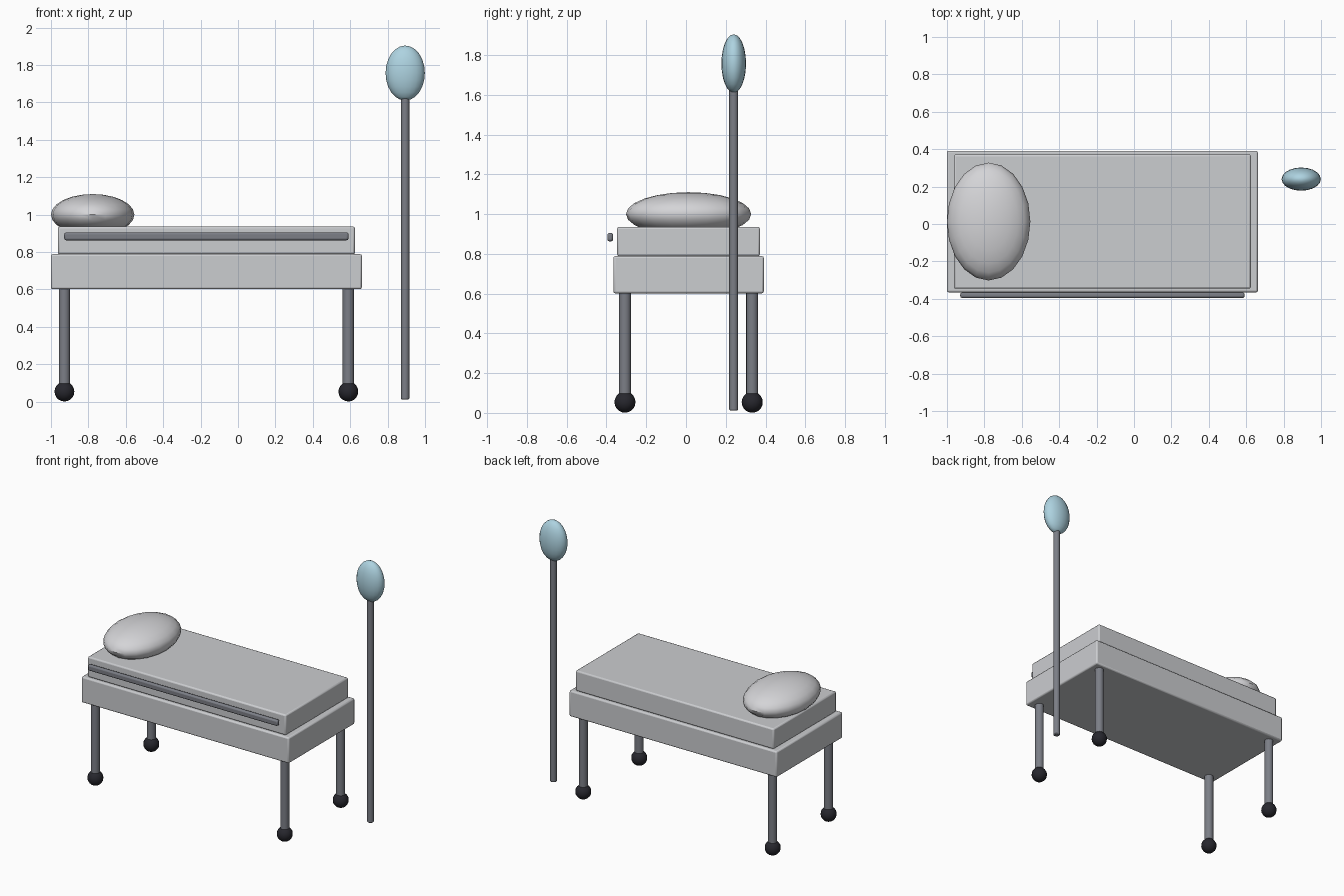
import bpy
import math

cube = bpy.data.objects.get("Cube")
if cube:
    bpy.data.objects.remove(cube, do_unlink=True)


def material(name, colour):
    mat = bpy.data.materials.new(name)
    mat.use_nodes = True
    rgba = (*colour, 1)
    mat.diffuse_color = rgba
    mat.node_tree.nodes["Principled BSDF"].inputs["Base Color"].default_value = rgba
    return mat


FRAME = material("frame grey", (0.60, 0.61, 0.63))
LINEN = material("linen white", (0.66, 0.66, 0.68))
METAL = material("steel grey", (0.20, 0.21, 0.24))
RUBBER = material("rubber black", (0.02, 0.02, 0.027))
BAG = material("pale blue", (0.42, 0.65, 0.75))


def finish(name, mat, bevel=0):
    obj = bpy.context.object
    obj.name = name
    obj.data.materials.append(mat)
    bpy.ops.object.transform_apply(location=False, rotation=True, scale=True)
    if bevel:
        mod = obj.modifiers.new("soft edges", "BEVEL")
        mod.width = bevel
        mod.segments = 2
        mod.limit_method = "ANGLE"
        mod.angle_limit = math.radians(40)
    bpy.ops.object.shade_smooth_by_angle(angle=math.radians(40))
    return obj


def box(name, mat, centre, size, bevel):
    bpy.ops.mesh.primitive_cube_add(size=1, location=centre)
    bpy.context.object.scale = size
    return finish(name, mat, bevel)


def post(name, mat, x, y, bottom, top, radius, bevel=0):
    bpy.ops.mesh.primitive_cylinder_add(
        vertices=16, radius=radius, depth=top - bottom,
        location=(x, y, (bottom + top) / 2))
    return finish(name, mat, bevel)


def ellipsoid(name, mat, centre, radii, segments=20, rings=12):
    bpy.ops.mesh.primitive_uv_sphere_add(
        segments=segments, ring_count=rings, radius=1, location=centre)
    bpy.context.object.scale = radii
    return finish(name, mat)


MID_X, MID_Y = -0.169, 0.013

# Bed frame, mattress and pillow
box("bed_frame", FRAME, (MID_X, MID_Y, 0.695), (1.663, 0.757, 0.187), 0.01)
box("mattress", FRAME, (MID_X, MID_Y, 0.862), (1.588, 0.718, 0.148), 0.01)
ellipsoid("pillow", LINEN, (-0.777, MID_Y, 1.0), (0.223, 0.315, 0.11))

# Side rail at the front
box("side_rail", METAL, (MID_X, -0.381, 0.884), (1.52, 0.03, 0.042), 0.01)

# Legs with ball casters
for side, sx in (("left", 1), ("right", -1)):
    for end, sy in (("front", -1), ("back", 1)):
        x, y = MID_X + sx * 0.759, MID_Y + sy * 0.32
        post(f"{end}_{side}_leg", METAL, x, y, 0.06, 0.62, 0.03)
        ellipsoid(f"{end}_{side}_caster", RUBBER, (x, y, 0.054), (0.053,) * 3, 16, 10)

# Free-standing pole with its drip bag
post("drip_pole", METAL, 0.894, 0.24, 0.012, 1.64, 0.0225, 0.006)
ellipsoid("drip_bag", BAG, (0.894, 0.24, 1.757), (0.105, 0.062, 0.147))
